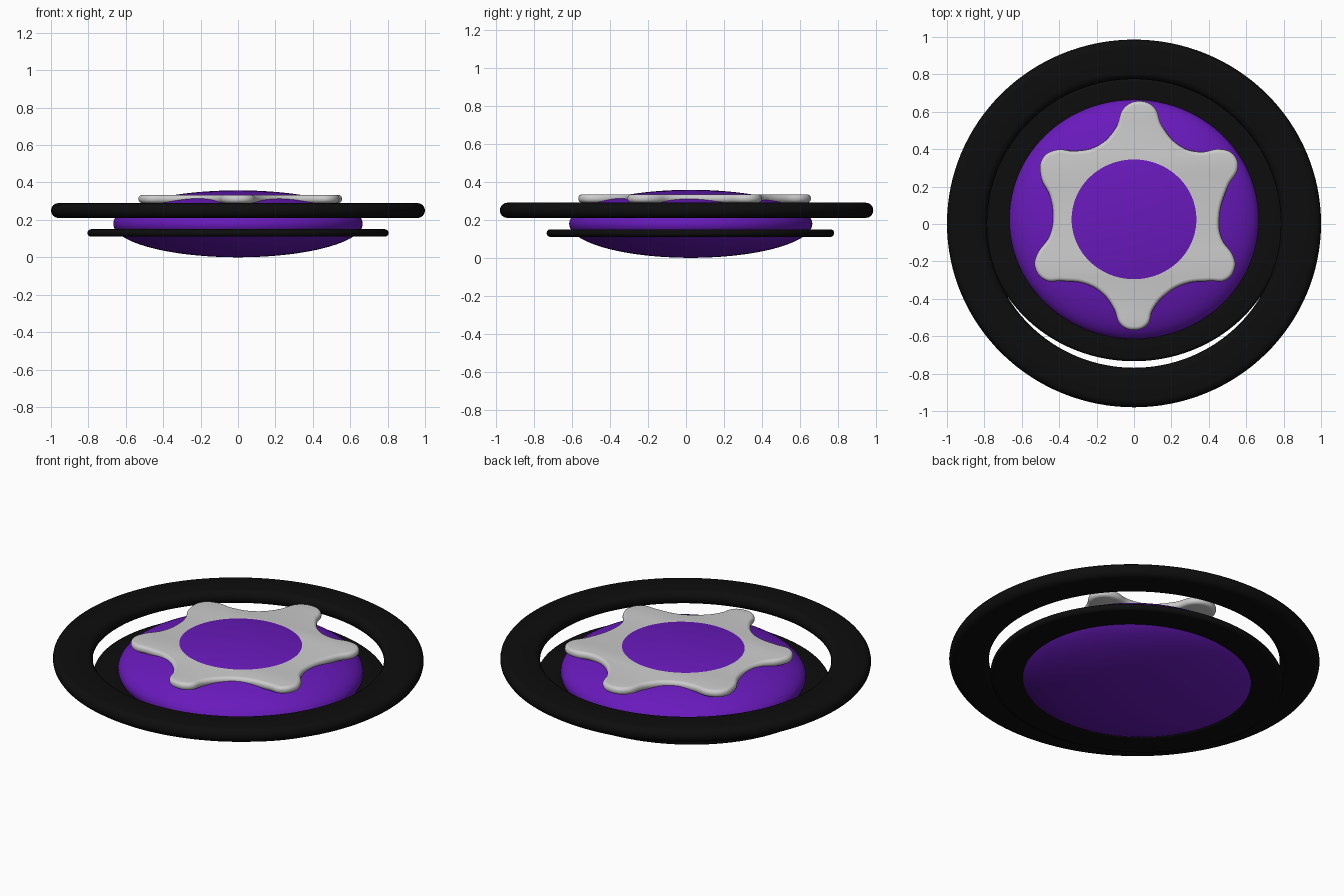
import bpy, bmesh, math

if "Cube" in bpy.data.objects:
    bpy.data.objects.remove(bpy.data.objects["Cube"])


def material(name, rgb):
    m = bpy.data.materials.new(name)
    m.diffuse_color = (*rgb, 1)
    m.use_nodes = True
    m.node_tree.nodes["Principled BSDF"].inputs["Base Color"].default_value = m.diffuse_color
    return m


purple = material("purple", (0.14, 0.01, 0.5))
black = material("black", (0.004, 0.004, 0.004))


def flat_ring(name, inner, outer, z, half, y, y_scale, segs=128):
    """Lathe a pill-shaped section into a flat ring."""
    section = []
    for centre, start in ((outer - half, -90), (inner + half, 90)):
        for i in range(9):
            a = math.radians(start + i * 22.5)
            section.append((centre + half * math.cos(a), half * math.sin(a)))
    bm = bmesh.new()
    loops = []
    for s in range(segs):
        t = 2 * math.pi * s / segs
        loops.append([bm.verts.new((r * math.cos(t), r * math.sin(t) * y_scale, h))
                      for r, h in section])
    n = len(section)
    for s in range(segs):
        a, b = loops[s], loops[(s + 1) % segs]
        for i in range(n):
            j = (i + 1) % n
            bm.faces.new((a[i], b[i], b[j], a[j]))
    bmesh.ops.recalc_face_normals(bm, faces=bm.faces)
    for f in bm.faces:
        f.smooth = True
    mesh = bpy.data.meshes.new(name)
    bm.to_mesh(mesh)
    bm.free()
    mesh.materials.append(black)
    ob = bpy.data.objects.new(name, mesh)
    ob.location = (0, y, z)
    bpy.context.collection.objects.link(ob)


# Floating outer ring and lower ring around the body
flat_ring("outer_ring", 0.785, 1.0, 0.25, 0.04, 0.003, 0.983)
flat_ring("lower_ring", 0.62, 0.805, 0.13, 0.02, 0.023, 0.94)

# Flattened ellipsoid body
bpy.ops.mesh.primitive_uv_sphere_add(segments=96, ring_count=48, radius=1,
                                     location=(0, 0.025, 0.179))
body = bpy.context.object
body.name = "body"
body.scale = (0.667, 0.64, 0.179)
body.data.materials.append(purple)
bpy.ops.object.shade_smooth()

# Six-lobed plate: smooth outline, extruded with rounded rim
outline = [
    (0.03, 0.657), (0.107, 0.625), (0.15, 0.524), (0.246, 0.417), (0.353, 0.385),
    (0.46, 0.40), (0.53, 0.374), (0.556, 0.305), (0.503, 0.203), (0.455, 0.03),
    (0.47, -0.08), (0.53, -0.17), (0.54, -0.23), (0.492, -0.30), (0.406, -0.305),
    (0.273, -0.32), (0.166, -0.38), (0.10, -0.46), (0.07, -0.54), (0, -0.567),
    (-0.07, -0.54), (-0.107, -0.455), (-0.166, -0.374), (-0.26, -0.32),
    (-0.385, -0.305), (-0.476, -0.30), (-0.53, -0.23), (-0.52, -0.166),
    (-0.45, -0.06), (-0.433, 0.053), (-0.45, 0.15), (-0.497, 0.25), (-0.49, 0.35),
    (-0.417, 0.396), (-0.315, 0.39), (-0.19, 0.42), (-0.10, 0.51), (-0.05, 0.625)]
curve = bpy.data.curves.new("lobed_plate", 'CURVE')
curve.dimensions = '2D'
curve.fill_mode = 'BOTH'
curve.resolution_u = 6
curve.bevel_depth = 0.02
curve.bevel_resolution = 4
curve.offset = -0.02
curve.extrude = 0.002
spline = curve.splines.new('BEZIER')
spline.bezier_points.add(len(outline) - 1)
for p, (x, y) in zip(spline.bezier_points, outline):
    p.co = (x, y, 0)
    p.handle_left_type = p.handle_right_type = 'AUTO'
spline.use_cyclic_u = True
plate = bpy.data.objects.new("lobed_plate", curve)
plate.location.z = 0.312
bpy.context.collection.objects.link(plate)
bpy.ops.object.select_all(action='DESELECT')
plate.select_set(True)
bpy.context.view_layer.objects.active = plate
bpy.ops.object.convert(target='MESH')
# Weld the caps to the rim
bm = bmesh.new()
bm.from_mesh(plate.data)
bmesh.ops.remove_doubles(bm, verts=bm.verts, dist=0.0005)
bmesh.ops.recalc_face_normals(bm, faces=bm.faces)
bm.to_mesh(plate.data)
bm.free()
bpy.ops.object.shade_smooth_by_angle(angle=math.radians(40))
